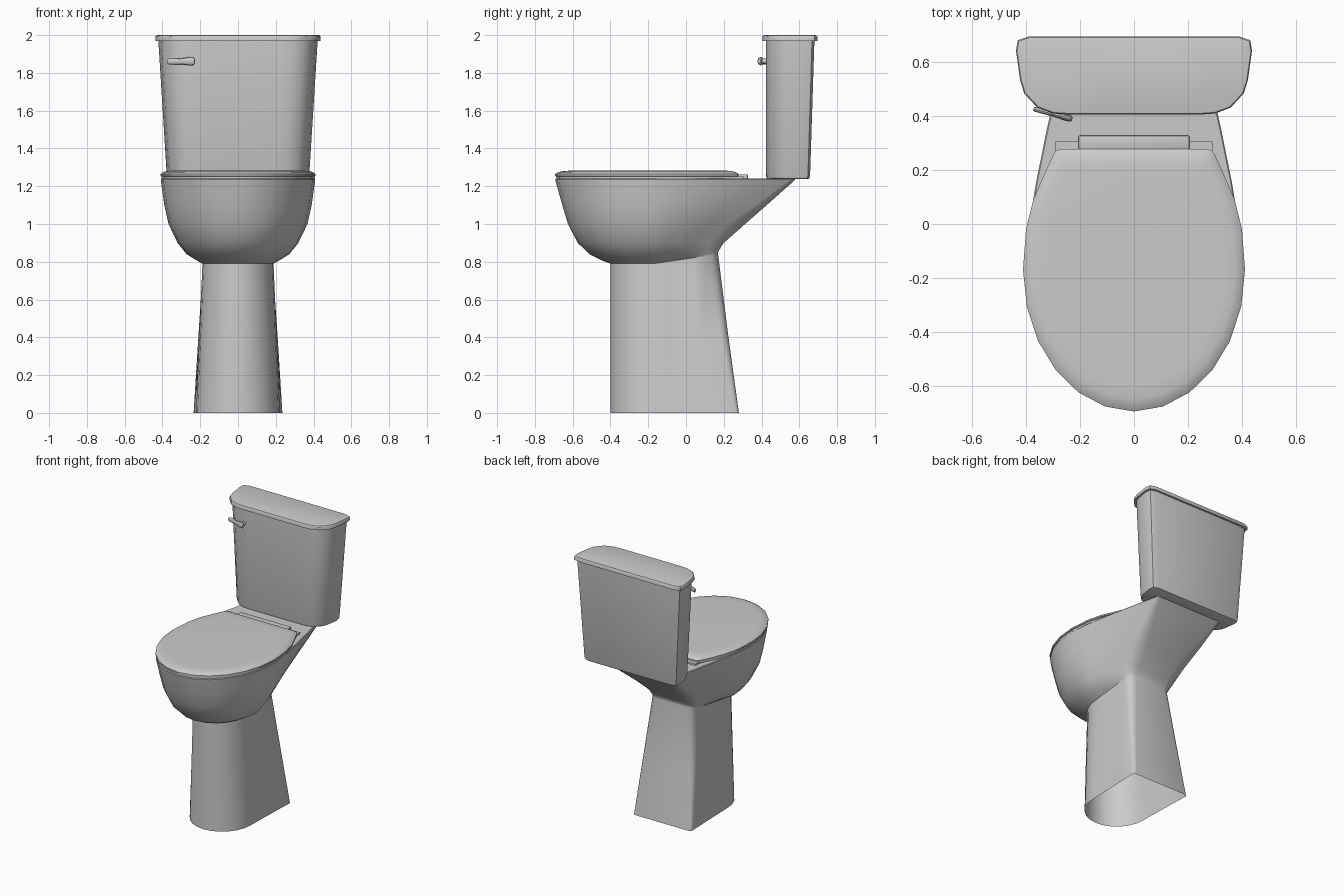
import bpy, bmesh
from math import sin, cos, pi, radians
from mathutils import Vector

if "Cube" in bpy.data.objects:
    bpy.data.objects.remove(bpy.data.objects["Cube"])


def finish(bm, name):
    bmesh.ops.recalc_face_normals(bm, faces=bm.faces)
    me = bpy.data.meshes.new(name)
    bm.to_mesh(me)
    bm.free()
    ob = bpy.data.objects.new(name, me)
    bpy.context.collection.objects.link(ob)
    return ob


def loft(name, rings, cap_start=True, cap_end=True):
    """Skin a list of closed rings that have equal point counts."""
    bm = bmesh.new()
    vs = [[bm.verts.new(p) for p in r] for r in rings]
    n = len(vs[0])
    for a, b in zip(vs, vs[1:]):
        for i in range(n):
            j = (i + 1) % n
            bm.faces.new((a[i], a[j], b[j], b[i]))
    if cap_start:
        bm.faces.new(vs[0][::-1])
    if cap_end:
        bm.faces.new(vs[-1])
    return finish(bm, name)


def mirror_half(half):
    """Half outline on +x, front to back, completed on -x."""
    return half + [(-x, y) for x, y in reversed(half) if x > 1e-5]


def front_arc(w, yf, yc):
    return [(w * sin(radians(a)), yc - (yc - yf) * cos(radians(a))) for a in range(0, 91, 15)]


def body_ring(z, yf, yc, yb, w, wb, r, lift=0.0):
    """Round front, drawn-in sides and a flat back with rounded corners."""
    half = front_arc(w, yf, yc)
    ye = yb - r
    for t in (0.2, 0.45, 0.72):
        half.append((w + (wb - w) * t ** 1.3, yc + (ye - yc) * t))
    for a in (0, 30, 60, 90):
        half.append((wb - r + r * cos(radians(a)), ye + r * sin(radians(a))))
    out = []
    for x, y in mirror_half(half):
        k = min(1, max(0, (y - yc) / (yb - yc)))
        out.append((x, y, z + lift * k))
    return out


# Bowl and open-bottomed pedestal in one skin
loft("bowl_and_pedestal", [
    body_ring(0.00, -0.40, -0.17, 0.28, 0.222, 0.235, 0.02),
    body_ring(0.40, -0.40, -0.17, 0.225, 0.205, 0.21, 0.04),
    body_ring(0.79, -0.40, -0.17, 0.17, 0.188, 0.18, 0.06, 0.05),
    body_ring(0.805, -0.44, -0.17, 0.17, 0.215, 0.185, 0.06, 0.045),
    body_ring(0.84, -0.51, -0.17, 0.177, 0.272, 0.195, 0.07, 0.025),
    body_ring(0.90, -0.573, -0.17, 0.20, 0.32, 0.21, 0.08),
    body_ring(1.00, -0.625, -0.17, 0.313, 0.368, 0.235, 0.09),
    body_ring(1.10, -0.655, -0.17, 0.427, 0.39, 0.255, 0.06),
    body_ring(1.225, -0.69, -0.17, 0.568, 0.408, 0.275, 0.03),
    body_ring(1.235, -0.692, -0.17, 0.578, 0.409, 0.276, 0.02),
    body_ring(1.24, -0.687, -0.17, 0.573, 0.405, 0.272, 0.02),
], cap_start=False)

# Seat and closed lid share one egg-shaped outline
egg = front_arc(0.411, -0.694, -0.17) + [(0.40, -0.02), (0.373, 0.09), (0.33, 0.19), (0.302, 0.25)]
seat_outline = mirror_half(egg + [(0.295, 0.275), (0.295, 0.312)])
lid_outline = mirror_half(egg + [(0.29, 0.272), (0.27, 0.278)])


def layers(outline, spec):
    return [[(x * s, -0.17 + (y + 0.17) * s, z) for x, y in outline] for z, s in spec]


loft("seat", layers(seat_outline, [(1.238, 0.985), (1.252, 0.985)]))
loft("seat_lid", layers(lid_outline, [
    (1.251, 0.985), (1.254, 1.0), (1.264, 1.0), (1.275, 0.965), (1.281, 0.91), (1.283, 0.82)]))


def box(name, lo, hi, bevel):
    bm = bmesh.new()
    bmesh.ops.create_cube(bm, size=1)
    for v in bm.verts:
        v.co = [(l + h) / 2 + c * (h - l) for l, h, c in zip(lo, hi, v.co)]
    bmesh.ops.bevel(bm, geom=bm.edges[:], offset=bevel, segments=2, affect='EDGES', profile=0.5)
    return finish(bm, name)


box("hinge", (-0.205, 0.275, 1.238), (0.205, 0.327, 1.262), 0.004)

# Tank outline as fractions of half width and depth (front 0, back 1)
plan = [(0.55, 0.0), (0.69, 0.015), (0.82, 0.09), (0.93, 0.27), (0.965, 0.44),
        (1.0, 0.82), (0.985, 0.95), (0.89, 1.0)]
tank_plan = mirror_half(plan)


def tank_ring(z, w, y0, y1):
    return [(x * w, y0 + t * (y1 - y0), z) for x, t in tank_plan]


loft("tank", [
    tank_ring(1.238, 0.362, 0.437, 0.645),
    tank_ring(1.242, 0.372, 0.428, 0.653),
    tank_ring(1.255, 0.377, 0.424, 0.657),
    tank_ring(1.975, 0.422, 0.424, 0.68),
])
loft("tank_lid", [
    tank_ring(1.97, 0.437, 0.405, 0.695),
    tank_ring(1.992, 0.437, 0.405, 0.695),
    tank_ring(1.998, 0.433, 0.409, 0.691),
    tank_ring(2.0, 0.425, 0.416, 0.684),
])


def tube(name, stations, sides=12):
    """Round bar through (point, radius) stations."""
    axis = (Vector(stations[-1][0]) - Vector(stations[0][0])).normalized()
    side = axis.cross(Vector((0, 0, 1))).normalized()
    up = side.cross(axis)
    return loft(name, [[Vector(p) + side * r * 0.55 * cos(2 * pi * i / sides) + up * r * sin(2 * pi * i / sides)
                        for i in range(sides)] for p, r in stations])


# Flush lever and its stem
tube("flush_lever", [((-0.372, 0.426, 1.86), 0.012), ((-0.367, 0.425, 1.86), 0.016),
                     ((-0.30, 0.407, 1.861), 0.016), ((-0.25, 0.394, 1.862), 0.023),
                     ((-0.235, 0.390, 1.862), 0.021), ((-0.229, 0.388, 1.862), 0.012)])
bm = bmesh.new()
bmesh.ops.create_cone(bm, cap_ends=True, segments=12, radius1=0.013, radius2=0.013, depth=0.05)
for v in bm.verts:
    x, y, z = v.co
    v.co = (-0.25 + x, 0.412 + z, 1.862 + y)
finish(bm, "lever_stem")

# Smooth shading with crisp edges
for ob in bpy.context.collection.objects:
    ob.select_set(True)
    bpy.context.view_layer.objects.active = ob
bpy.ops.object.shade_smooth_by_angle(angle=radians(35))
